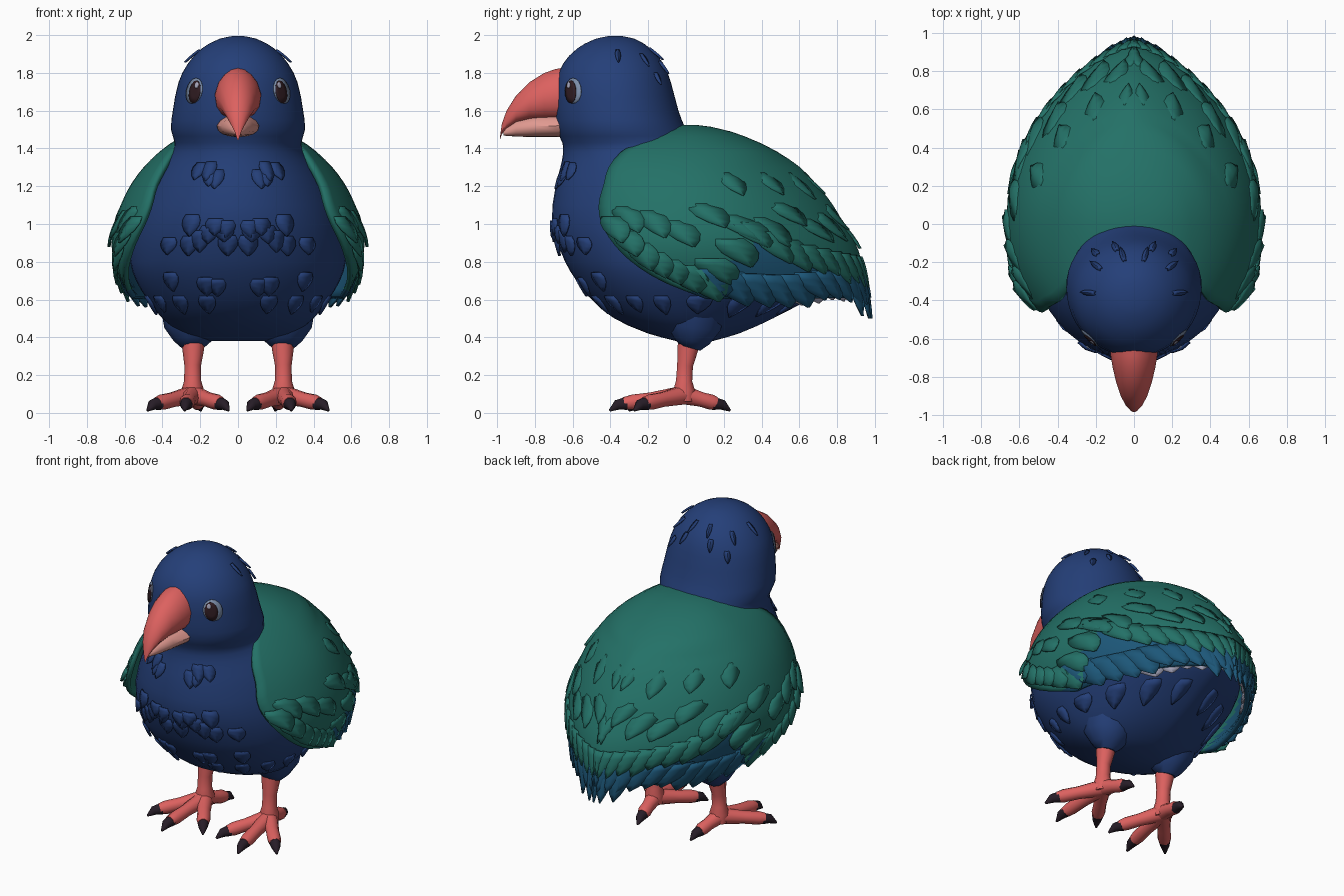
import bpy, bmesh, math, random
from mathutils import Vector

if "Cube" in bpy.data.objects:
    bpy.data.objects.remove(bpy.data.objects["Cube"])

random.seed(4)
rad = math.radians


def material(name, c):
    m = bpy.data.materials.new(name)
    m.diffuse_color = (*c, 1)
    m.use_nodes = True
    m.node_tree.nodes["Principled BSDF"].inputs["Base Color"].default_value = m.diffuse_color
    return m


BLUE = material("deep blue", (0.018, 0.05, 0.19))
GREEN = material("sea green", (0.017, 0.165, 0.135))
TEAL = material("teal blue", (0.012, 0.095, 0.19))
CORAL = material("coral red", (0.72, 0.12, 0.115))
PINK = material("pale pink", (0.75, 0.32, 0.28))
BLACK = material("claw black", (0.02, 0.012, 0.02))
BROWN = material("eye brown", (0.03, 0.012, 0.016))
RIM = material("eye grey", (0.2, 0.27, 0.4))
WHITE = material("tail white", (0.42, 0.42, 0.55))


def make(name, verts, faces, mats, rule=None, thick=0):
    bm = bmesh.new()
    vs = [bm.verts.new(v) for v in verts]
    for f in faces:
        bm.faces.new([vs[i] for i in f])
    bmesh.ops.recalc_face_normals(bm, faces=bm.faces)
    for f in bm.faces:
        f.material_index = rule(f.calc_center_median()) if rule else 0
    me = bpy.data.meshes.new(name)
    bm.to_mesh(me)
    bm.free()
    for m in mats:
        me.materials.append(m)
    ob = bpy.data.objects.new(name, me)
    bpy.context.collection.objects.link(ob)
    if thick:
        s = ob.modifiers.new("thickness", "SOLIDIFY")
        s.thickness, s.offset = thick, 0
    return ob


def loft(name, rings, mat):
    n = len(rings[0])
    faces = [(r * n + i, r * n + (i + 1) % n, (r + 1) * n + (i + 1) % n, (r + 1) * n + i)
             for r in range(len(rings) - 1) for i in range(n)]
    faces += [tuple(range(n)), tuple(range((len(rings) - 1) * n, len(rings) * n))]
    return make(name, [p for r in rings for p in r], faces, [mat])


def lookup(table, z):
    """Smooth interpolation of a table sorted by rising first column."""
    z = min(max(z, table[0][0]), table[-1][0])
    k = 0
    while k < len(table) - 2 and z > table[k + 1][0]:
        k += 1
    a, b = table[k], table[k + 1]
    h = b[0] - a[0]
    t = (z - a[0]) / h
    pa, pb = table[max(k - 1, 0)], table[min(k + 2, len(table) - 1)]
    out = []
    for c in range(1, len(a)):
        ma = (b[c] - pa[c]) / (b[0] - pa[0]) * h
        mb = (pb[c] - a[c]) / (pb[0] - a[0]) * h
        out.append((2*t**3 - 3*t*t + 1) * a[c] + (t**3 - 2*t*t + t) * ma
                   + (3*t*t - 2*t**3) * b[c] + (t**3 - t*t) * mb)
    return out


# height, front y, back y, half width, y of the widest point
BODY = [(.38, -.05, .14, .16, .04), (.42, -.2, .28, .29, 0), (.5, -.38, .46, .40, -.03),
        (.6, -.5, .65, .48, -.05), (.7, -.58, .83, .54, -.05), (.8, -.64, .86, .57, -.05),
        (1, -.71, .75, .56, -.05), (1.2, -.69, .6, .49, -.08), (1.3, -.665, .42, .42, -.15),
        (1.38, -.65, .12, .35, -.25), (1.43, -.655, .04, .335, -.3), (1.5, -.685, 0, .355, -.33),
        (1.6, -.695, -.04, .345, -.35), (1.75, -.69, -.08, .315, -.37), (1.85, -.65, -.12, .265, -.38),
        (1.93, -.575, -.19, .19, -.38), (1.98, -.48, -.27, .1, -.38), (1.995, -.41, -.34, .03, -.38)]
WING = [(.5, -.55, .93, .5, 0), (.6, -.6, .935, .55, 0), (.7, -.66, .93, .6, 0), (.8, -.68, .915, .64, 0),
        (.9, -.7, .88, .655, 0), (1, -.71, .82, .64, 0), (1.1, -.71, .76, .605, 0), (1.2, -.7, .68, .555, 0),
        (1.3, -.68, .58, .48, 0), (1.4, -.6, .42, .37, 0), (1.47, -.4, .25, .25, 0),
        (1.5, -.2, .13, .15, 0), (1.51, -.1, .05, .06, 0)]
WING_EDGE = [(.6, .13), (.7, -.12), (.8, -.28), (.9, -.38), (1, -.44), (1.1, -.455), (1.2, -.43),
             (1.3, -.4), (1.4, -.3), (1.47, -.12), (1.5, -.05), (1.51, -.03)]


def surf(table, z, a, side=1, off=0):
    """Point on the plumage; angle a runs from -90 (front) to 90 (back) degrees."""
    yf, yb, w, yc = lookup(table, z)
    s, c = math.sin(rad(a)), math.cos(rad(a))
    p = 1.35 if a > 0 and z < 1.36 else 1
    x = math.copysign(abs(c) ** p, c) * w
    y = yc + s * ((yb - yc) if s > 0 else (yc - yf))
    d = Vector((x, (y - yc) * .8, 0))
    d = d.normalized() if d.length > 1e-6 else d
    return Vector(((x + d.x * off) * side, y + d.y * off, z))


# Head and body
rings = []
for k in range(len(BODY) - 1):
    for t in (0, .5):
        z = BODY[k][0] + t * (BODY[k + 1][0] - BODY[k][0])
        rings.append([surf(BODY, z, -90 + i * 7.5, 1) for i in range(24)]
                     + [surf(BODY, z, 90 - i * 7.5, -1) for i in range(24)])
rings.append([surf(BODY, 1.995, -90 + i * 7.5, 1) for i in range(24)]
             + [surf(BODY, 1.995, 90 - i * 7.5, -1) for i in range(24)])
loft("head_and_body", rings, BLUE)

# Folded wings and back as one shell, with a teal lower band
GREEN_LINE = [(-.6, .5), (0, .6), (.12, .72), (.25, .84), (.36, .92), (.5, .84), (.75, .77), (1, .72)]
zs = [.61 + i * .04 for i in range(22)] + [1.475, 1.5, 1.51]
cols, verts = 24, []
for z in zs:
    yf = lookup(WING, z)[0]
    ye = lookup(WING_EDGE, z)[0]
    yb = lookup(WING, z)[1]
    a0 = math.degrees(math.asin(ye / (yb if ye > 0 else -yf)))
    verts += [surf(WING, z, a0 + (90 - a0) * i / cols, 1) for i in range(cols)]
    verts += [surf(WING, z, 90 + (a0 - 90) * i / cols, -1) for i in range(cols + 1)]
n = 2 * cols + 1
faces = [(r * n + i, r * n + i + 1, (r + 1) * n + i + 1, (r + 1) * n + i)
         for r in range(len(zs) - 1) for i in range(n - 1)]
faces.append(tuple(range((len(zs) - 1) * n, len(zs) * n)))
make("wings_and_back", verts, faces, [GREEN, TEAL],
     lambda c: int(c.z < lookup(GREEN_LINE, c.y)[0]), .03)


# Feathers: pointed plates that follow the plumage surface
def feathers(name, table, spots, length, half, sweep, lift, mat, base=.016):
    verts, faces = [], []
    for z0, a0 in spots:
        k = random.uniform(.85, 1.15)
        for side in (1, -1):
            b = len(verts)
            for r, wd in enumerate((.75, 1, .95, .62, .06)):
                t = r / 4
                for c in (-1, 0, 1):
                    a = a0 + sweep * t + math.degrees(half * wd * c / .6)
                    verts.append(surf(table, z0 - length * k * t, a, side,
                                      base + lift * t + (.008 if c == 0 else 0)))
            faces += [(b + r * 3 + c, b + r * 3 + c + 1, b + r * 3 + c + 4, b + r * 3 + c + 3)
                      for r in range(4) for c in (0, 1)]
    make(name, verts, faces, [mat], None, .008)


def row(a, b, count, height):
    return [(height(x), x) for x in (a + (b - a) * i / (count - 1) for i in range(count))]


RIM_LINE = [(-40, 1.02), (-24, .82), (-10, .71), (7, .64), (30, .61), (50, .63), (90, .63)]
rim = lambda a: lookup(RIM_LINE, a)[0]
band = lambda a: lookup(GREEN_LINE, surf(WING, .8, a).y)[0]
feathers("wing_edge_feathers", WING, row(-33, 4, 7, lambda a: rim(a) + .11), .15, .07, 6, .03, GREEN)
feathers("undertail_feathers", WING, row(40, 88, 7, lambda a: rim(a) + .05), .09, .07, 3, -.01, WHITE, -.02)
feathers("flight_feathers", WING, row(6, 87, 12, lambda a: rim(a) + .12), .16, .075, 6, .02, TEAL)
feathers("tail_feathers", WING, [(.72, 70), (.71, 80), (.7, 88)], .2, .06, 2, .03, TEAL)
feathers("covert_feathers", WING, row(8, 87, 12, lambda a: band(a) + .09), .15, .07, 6, .012, GREEN)
feathers("upper_covert_feathers", WING, row(-28, 85, 11, lambda a: 1.06 + .05 * math.sin(a * .2)),
         .14, .07, 8, .018, GREEN, .008)
feathers("back_feathers", WING, row(20, 80, 4, lambda a: 1.27), .12, .06, 4, .012, GREEN, .008)
feathers("chest_feathers", BODY, [(random.choice((.72, .95, 1.02, 1.3)) + random.uniform(-.03, .03),
         random.uniform(-85, -48)) for i in range(16)], .1, .055, 0, .014, BLUE, 0)
feathers("belly_feathers", BODY, row(-70, 70, 8, lambda a: .62), .1, .06, 0, .012, BLUE, 0)
feathers("crown_feathers", BODY, [(1.93, 75), (1.9, 40), (1.86, 70), (1.92, 5), (1.8, 50)],
         .07, .035, 0, .016, BLUE, 0)


# Eyes: thin oval patches laid on the head
def patch(name, z, a, dz, da, off, mat, side):
    verts = [surf(BODY, z, a, side, off)]
    for k in (.5, 1):
        verts += [surf(BODY, z + dz * k * math.sin(rad(i * 22.5)),
                       a + da * k * math.cos(rad(i * 22.5)), side, off) for i in range(16)]
    faces = [(0, 1 + i, 1 + (i + 1) % 16) for i in range(16)]
    faces += [(1 + i, 17 + i, 17 + (i + 1) % 16, 1 + (i + 1) % 16) for i in range(16)]
    make(name, verts, faces, [mat], None, .003)


for side, tag in ((1, "right"), (-1, "left")):
    patch("eye_rim_" + tag, 1.705, -45, .068, 10.5, .005, RIM, side)
    patch("pupil_" + tag, 1.7, -47, .06, 7, .009, BROWN, side)
    patch("eye_glint_" + tag, 1.735, -49, .016, 2.2, .013, WHITE, side)


# Beak: rings along y given as y, top, bottom, half width
def beak(name, rows, mat):
    rings = []
    for y, top, bot, w in rows:
        m, h = (top + bot) / 2, (top - bot) / 2
        ring = []
        for i in range(16):
            c, s = math.cos(rad(i * 22.5)), math.sin(rad(i * 22.5))
            ring.append((w * c * (1 - .25 * max(s, 0)), y, m + h * math.copysign(abs(s) ** .8, s)))
        rings.append(ring)
    loft(name, rings, mat)


beak("upper_beak", [(-.58, 1.84, 1.54, .125), (-.69, 1.82, 1.55, .122), (-.75, 1.8, 1.55, .112),
                    (-.83, 1.75, 1.55, .093), (-.9, 1.68, 1.535, .07), (-.95, 1.6, 1.505, .043),
                    (-.975, 1.53, 1.475, .02), (-.985, 1.46, 1.445, .005)], CORAL)
beak("lower_beak", [(-.58, 1.58, 1.47, .115), (-.69, 1.58, 1.46, .112), (-.8, 1.575, 1.46, .085),
                    (-.9, 1.55, 1.463, .052), (-.965, 1.5, 1.468, .015)], PINK)


# Legs and feet: tubes through points with a radius each
def tube(name, pts, mat, side):
    pts = [(Vector((p[0] * side, p[1], p[2])), p[3]) for p in pts]
    rings = []
    for i, (p, r) in enumerate(pts):
        d = (pts[min(i + 1, len(pts) - 1)][0] - pts[max(i - 1, 0)][0]).normalized()
        u = d.cross(Vector((0, 0, 1)) if abs(d.z) < .8 else Vector((0, 1, 0))).normalized()
        v = d.cross(u)
        rings.append([p + r * (u * math.cos(rad(i * 36)) + v * math.sin(rad(i * 36))) for i in range(10)])
    loft(name, rings, mat)


TOES = {"inner": (.09, -.24), "middle": (.275, -.33), "outer": (.43, -.22), "back": (.21, .16)}
for side, tag in ((1, "right"), (-1, "left")):
    tube("thigh_" + tag, [(.24, .05, .56, .17), (.24, .04, .45, .15), (.24, .03, .38, .1),
                          (.24, .02, .345, .06)], BLUE, side)
    tube("leg_" + tag, [(.237, .02, .42, .062), (.237, .01, .34, .058), (.24, -.005, .25, .044),
                        (.24, -.01, .17, .045), (.24, -.01, .12, .06), (.24, -.01, .06, .055)], CORAL, side)
    for toe, (x, y) in TOES.items():
        o = Vector((.24, -.01, .095))
        e = Vector((x, y, .05))
        d = Vector((x - .24, y + .01, 0)).normalized()
        m = o.lerp(e, .55)
        tube(f"{toe}_toe_{tag}", [(*o, .052), (*m, .04), (*o.lerp(e, .85), .042), (*e, .034)], CORAL, side)
        c = e + d * .035
        t = e + d * .075
        tube(f"{toe}_claw_{tag}", [(*(e - d * .015), .036), (c.x, c.y, .042, .028),
                                   (t.x, t.y, .012, .006)], BLACK, side)

bpy.ops.object.select_all(action="SELECT")
bpy.context.view_layer.objects.active = bpy.data.objects["head_and_body"]
bpy.ops.object.shade_smooth_by_angle(angle=rad(42))
